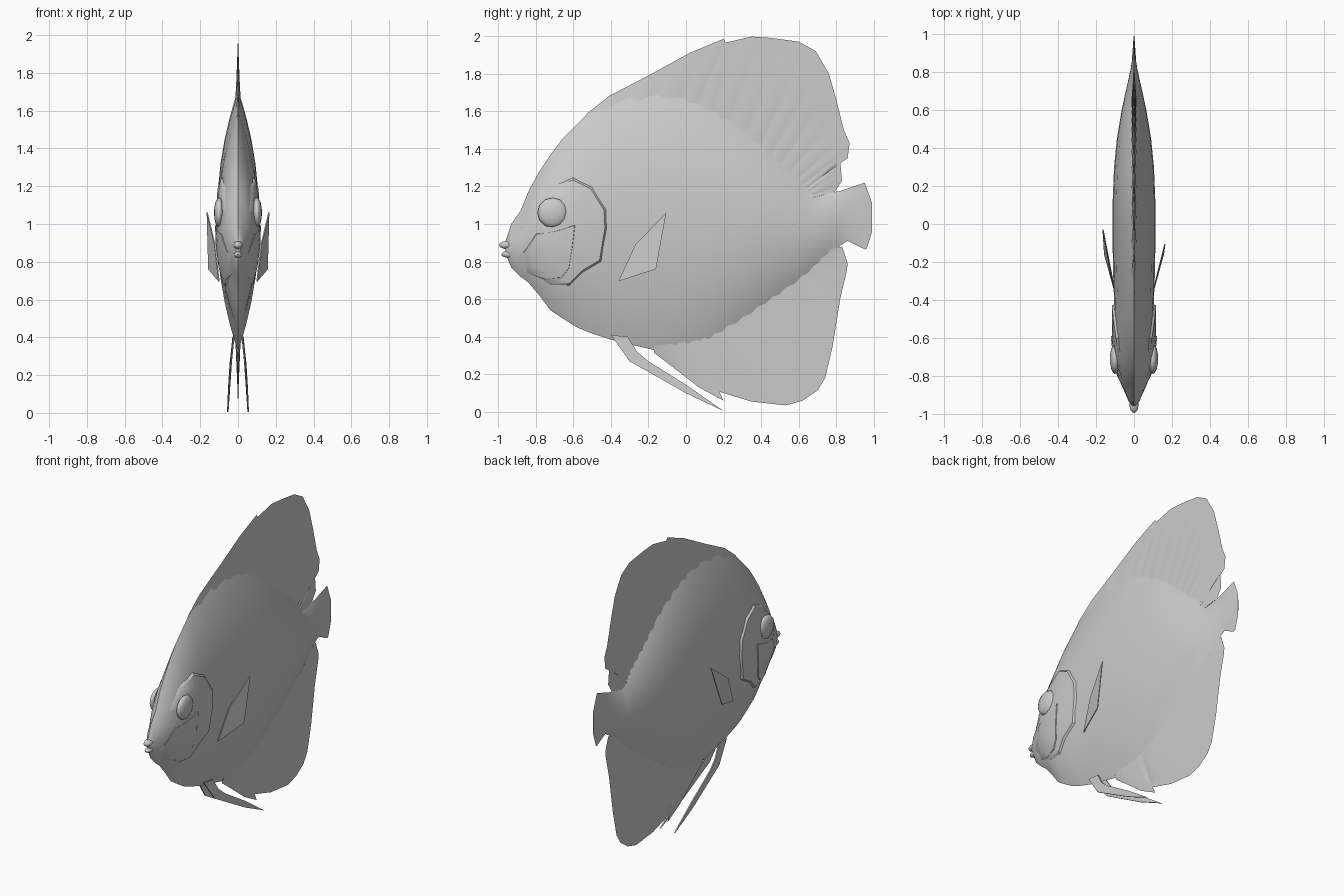
import bpy, bmesh, math
from mathutils import Vector

cube = bpy.data.objects.get("Cube")
if cube:
    bpy.data.objects.remove(cube, do_unlink=True)

grey = bpy.data.materials.new("plain grey")
grey.use_nodes = True
grey.diffuse_color = (0.6, 0.6, 0.6, 1)
grey.node_tree.nodes["Principled BSDF"].inputs["Base Color"].default_value = (0.6, 0.6, 0.6, 1)


def finish(bm, name, angle=40):
    """Turn a bmesh into a shaded object."""
    bmesh.ops.recalc_face_normals(bm, faces=bm.faces[:])
    mesh = bpy.data.meshes.new(name)
    bm.to_mesh(mesh)
    bm.free()
    mesh.materials.append(grey)
    mesh.shade_smooth()
    mesh.set_sharp_from_angle(angle=math.radians(angle))
    obj = bpy.data.objects.new(name, mesh)
    bpy.context.scene.collection.objects.link(obj)
    return obj


def bridge(bm, ring_a, ring_b):
    """Join two closed rings of equal size with quads."""
    n = len(ring_a)
    for i in range(n):
        j = (i + 1) % n
        bm.faces.new((ring_a[i], ring_a[j], ring_b[j], ring_b[i]))


# Body cross-sections from nose to tail: y, underside z, back z, half width
stations = [
    (-.96, .84, .91, .012), (-.93, .77, 1.0, .03), (-.88, .72, 1.07, .052),
    (-.84, .69, 1.17, .07), (-.78, .62, 1.28, .09), (-.72, .54, 1.37, .098),
    (-.66, .5, 1.45, .103), (-.58, .45, 1.53, .105), (-.52, .425, 1.59, .105),
    (-.4, .385, 1.65, .105), (-.3, .36, 1.69, .109), (-.15, .325, 1.71, .112),
    (0, .335, 1.69, .113), (.13, .365, 1.635, .112), (.3, .47, 1.53, .105),
    (.45, .575, 1.39, .09), (.6, .68, 1.265, .065), (.68, .75, 1.17, .048),
    (.75, .82, 1.165, .032), (.82, .885, 1.175, .017), (.86, .91, 1.19, .011),
    (.95, .865, 1.22, .005), (.962, .87, 1.19, .004), (.99, .96, 1.11, .002),
]


def bulge(t):
    return max(0.0, 1 - abs(t) ** 2.1)


def body_x(y, z):
    """Half width of the body at a point of its side."""
    for a, b in zip(stations, stations[1:]):
        if a[0] <= y <= b[0]:
            k = (y - a[0]) / (b[0] - a[0])
            low, high, width = (a[i] + (b[i] - a[i]) * k for i in (1, 2, 3))
            return width * bulge((2 * z - low - high) / (high - low))
    return 0.0


bm = bmesh.new()
steps = 14
rings = []
for y, low, high, width in stations:
    ring = []
    for i in range(2 * steps):
        angle = math.pi * i / steps
        t = math.cos(angle)
        side = 0 if i % steps == 0 else (1 if i < steps else -1)
        ring.append(bm.verts.new((side * width * bulge(t), y, (low + high + t * (high - low)) / 2)))
    rings.append(ring)
for a, b in zip(rings, rings[1:]):
    bridge(bm, a, b)
bm.faces.new(rings[0])
bm.faces.new(rings[-1])
finish(bm, "body", 50)


def ray_fin(name, columns, thick, sub=3, rows=5):
    """Thin tapering fin spanned between base and tip points, with raised rays."""
    cols = []
    for a, b in zip(columns, columns[1:]):
        cols += [[p + (q - p) * k / sub for p, q in zip(a, b)] for k in range(sub)]
    cols.append(columns[-1])
    bm = bmesh.new()
    grid = []
    for n, (by, bz, ty, tz) in enumerate(cols):
        ray = 1.25 if n % sub == 0 else 0.8
        line = []
        for r in range(rows + 1):
            s = r / rows
            x = thick * (1 - s) * ray
            y, z = by + (ty - by) * s, bz + (tz - bz) * s
            if r == rows:
                tip = bm.verts.new((0, y, z))
                line.append((tip, tip))
            else:
                line.append((bm.verts.new((x, y, z)), bm.verts.new((-x, y, z))))
        grid.append(line)
    for a, b in zip(grid, grid[1:]):
        for r in range(rows):
            for s in (0, 1):
                quad = [a[r][s], b[r][s], b[r + 1][s], a[r + 1][s]]
                bm.faces.new(quad if s else quad[::-1])
    for line in (grid[0], grid[-1]):
        for r in range(rows):
            bm.faces.new(list(dict.fromkeys((*line[r], line[r + 1][1], line[r + 1][0]))))
    return finish(bm, name, 60)


# Fins on the centre line: base y, base z, tip y, tip z
ray_fin("dorsal_fin", [
    (-.52, 1.55, -.53, 1.585), (-.4, 1.6, -.41, 1.68), (-.25, 1.66, -.2, 1.79),
    (-.1, 1.67, .02, 1.91), (.02, 1.64, .2, 1.985), (.1, 1.6, .21, 1.965),
    (.18, 1.56, .35, 1.997), (.28, 1.49, .45, 1.99), (.36, 1.43, .6, 1.97),
    (.42, 1.37, .69, 1.92), (.47, 1.32, .76, 1.8), (.52, 1.28, .8, 1.66),
    (.56, 1.24, .84, 1.5), (.6, 1.21, .87, 1.43), (.62, 1.19, .86, 1.35),
    (.64, 1.17, .82, 1.335), (.65, 1.16, .83, 1.23), (.67, 1.14, .79, 1.17),
    (.68, 1.13, .7, 1.155)], .011)
ray_fin("anal_fin", [
    (-.17, .35, -.17, .315), (-.1, .36, -.02, .2), (-.02, .37, .07, .13),
    (.05, .38, .2, .06), (.09, .39, .17, .11), (.15, .42, .35, .055),
    (.22, .46, .53, .035), (.3, .51, .62, .06), (.38, .56, .7, .115),
    (.45, .62, .74, .18), (.52, .67, .78, .35), (.6, .73, .82, .6),
    (.66, .78, .855, .75), (.7, .82, .86, .79), (.74, .86, .83, .88)], .011, sub=2)


def face_plate(name, outline, lift, side):
    """Raised plate that follows the side of the body and fades out to the front."""
    bm = bmesh.new()
    cy = sum(p[0] for p in outline) / len(outline)
    cz = sum(p[1] for p in outline) / len(outline)
    rings = []
    for scale, height in ((.5, -.03), (1, -.004), (.95, lift), (.7, lift), (.4, lift), (.15, lift)):
        ring = []
        for py, pz in outline:
            y, z = cy + (py - cy) * scale, cz + (pz - cz) * scale
            fade = min(1, max(.15, (y + .9) / .3)) if height > 0 else 1
            ring.append(bm.verts.new((side * (body_x(y, z) + height * fade), y, z)))
        rings.append(ring)
    for a, b in zip(rings, rings[1:]):
        bridge(bm, a, b)
    bm.faces.new(rings[0])
    bm.faces.new(rings[-1])
    return finish(bm, name, 35)


def blade(name, points, thick):
    """Thin solid sheet over an outline."""
    bm = bmesh.new()
    outer, inner = ([bm.verts.new((x + d, y, z)) for x, y, z in points] for d in (thick, -thick))
    bridge(bm, outer, inner)
    bm.faces.new(outer)
    bm.faces.new(inner)
    return finish(bm, name, 30)


def ellipsoid(name, centre, radii, segments=12):
    bm = bmesh.new()
    bmesh.ops.create_uvsphere(bm, u_segments=segments, v_segments=8, radius=1)
    for v in bm.verts:
        # poles point sideways
        v.co = Vector(centre) + Vector((v.co.z * radii[0], v.co.x * radii[1], v.co.y * radii[2]))
    return finish(bm, name, 60)


gill = [(-.89, .98), (-.79, 1.12), (-.72, 1.2), (-.6, 1.25), (-.5, 1.2), (-.425, 1.08),
        (-.42, .98), (-.45, .8), (-.55, .74), (-.62, .67), (-.72, .67), (-.83, .73), (-.9, .82)]
cheek = [(-.85, .74), (-.75, .7), (-.66, .71), (-.62, .76), (-.6, .88), (-.585, 1.0),
         (-.68, .97), (-.8, .95), (-.87, .85)]
pelvic = [(.022, -.4, .41), (.026, -.31, .4), (.034, -.26, .32), (.04, -.2, .27), (.048, 0, .145),
          (.054, .2, .005), (.05, 0, .1), (.036, -.3, .27)]

# Paired parts
for label, side in (("left", 1), ("right", -1)):
    face_plate(label + "_gill_cover", gill, .012, side)
    face_plate(label + "_cheek", cheek, .017, side)
    ellipsoid(label + "_eye", (side * .1, -.71, 1.06), (.027, .08, .08))
    blade(label + "_pelvic_fin", [(side * x, y, z) for x, y, z in pelvic], .004)
    tip_y = -.105 if side > 0 else -.03
    pectoral = [(.1, -.36, .695), (.122, -.27, .89), (.163, tip_y, 1.06), (.155, -.16, .76)]
    blade(label + "_pectoral_fin", [(side * x, y, z) for x, y, z in pectoral], .003)

# Mouth
ellipsoid("upper_lip", (0, -.95, .888), (.024, .045, .022))
ellipsoid("lower_lip", (0, -.94, .838), (.021, .043, .018))
